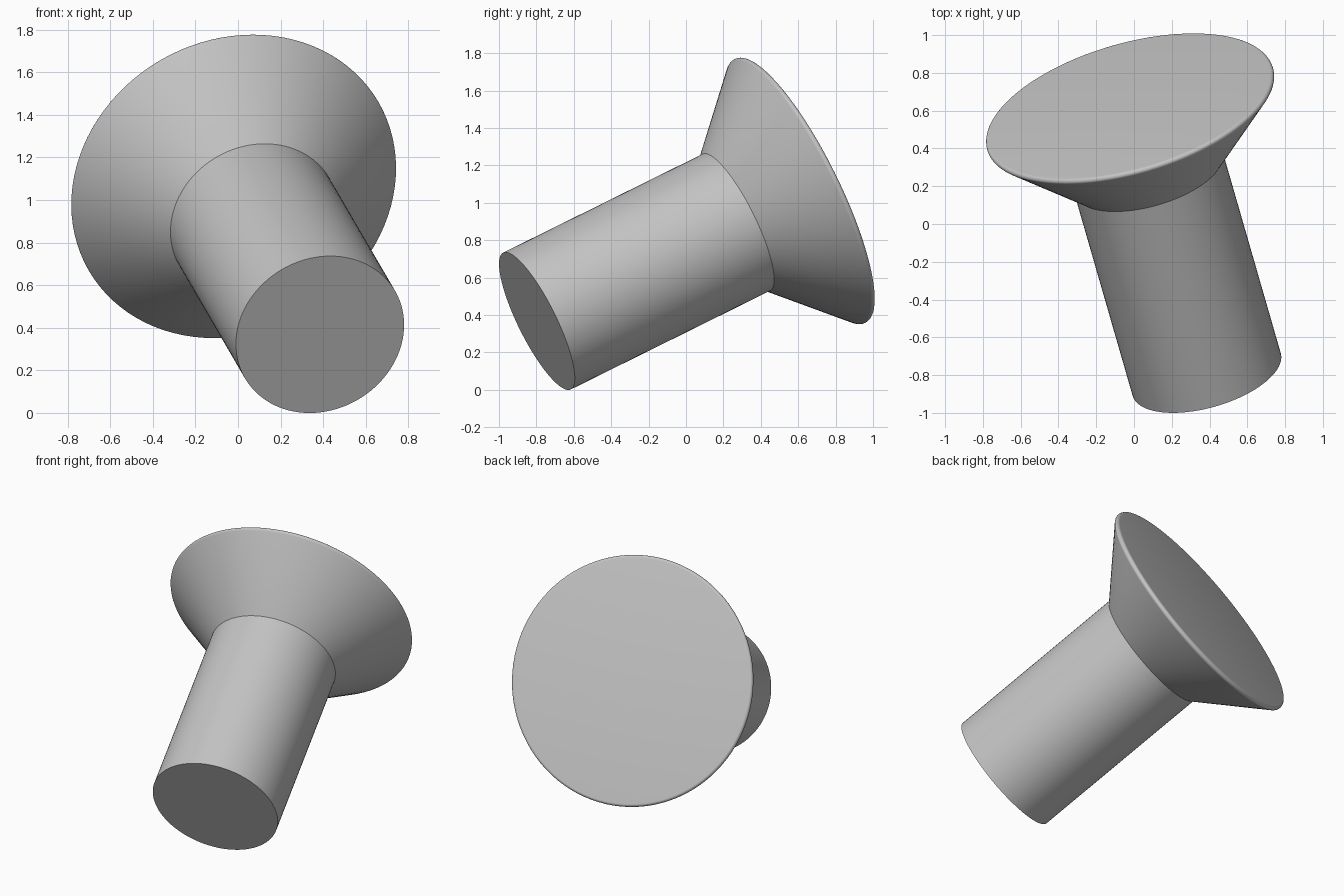
import bpy, math
from mathutils import Vector

cube = bpy.data.objects.get("Cube")
if cube:
    bpy.data.objects.remove(cube, do_unlink=True)

SEGMENTS = 96
SHANK_R, SHANK_H = 0.408, 1.228
RIM_R, RIM_H, FILLET = 0.787, 1.62, 0.018
BASE = Vector((0.385, -0.797, 0.368))
AXIS = Vector((-0.25, 0.867, 0.429))

grey = bpy.data.materials.new("plain grey")
grey.use_nodes = True
colour = (0.55, 0.55, 0.55, 1)
grey.diffuse_color = colour
grey.node_tree.nodes["Principled BSDF"].inputs["Base Color"].default_value = colour


def lathe(name, profile, cap_start, cap_end):
    """Spin (radius, height) points around the tilted axis."""
    verts, faces, n = [], [], SEGMENTS
    for r, h in profile:
        for i in range(n):
            a = math.tau * i / n
            verts.append((r * math.cos(a), r * math.sin(a), h))
    for k in range(len(profile) - 1):
        for i in range(n):
            j = (i + 1) % n
            faces.append((k * n + i, k * n + j, (k + 1) * n + j, (k + 1) * n + i))
    if cap_start:
        faces.append(tuple(reversed(range(n))))
    if cap_end:
        faces.append(tuple(range(len(verts) - n, len(verts))))
    mesh = bpy.data.meshes.new(name)
    mesh.from_pydata(verts, [], faces)
    mesh.materials.append(grey)
    obj = bpy.data.objects.new(name, mesh)
    bpy.context.collection.objects.link(obj)
    obj.location = BASE
    obj.rotation_euler = AXIS.to_track_quat("Z", "Y").to_euler()
    bpy.ops.object.select_all(action="DESELECT")
    obj.select_set(True)
    bpy.context.view_layer.objects.active = obj
    bpy.ops.object.shade_smooth_by_angle(angle=math.radians(30))
    return obj


# Straight round shank, closed at its free end
lathe("shank", [(SHANK_R, 0), (SHANK_R, SHANK_H)], True, False)

# Flared head with a rounded rim and a flat end
rim = []
for step in range(10):
    a = math.radians(-45 + 15 * step)
    rim.append((RIM_R - FILLET + FILLET * math.cos(a), RIM_H + FILLET * math.sin(a)))
lathe("flared_head", [(SHANK_R, SHANK_H)] + rim, False, True)
